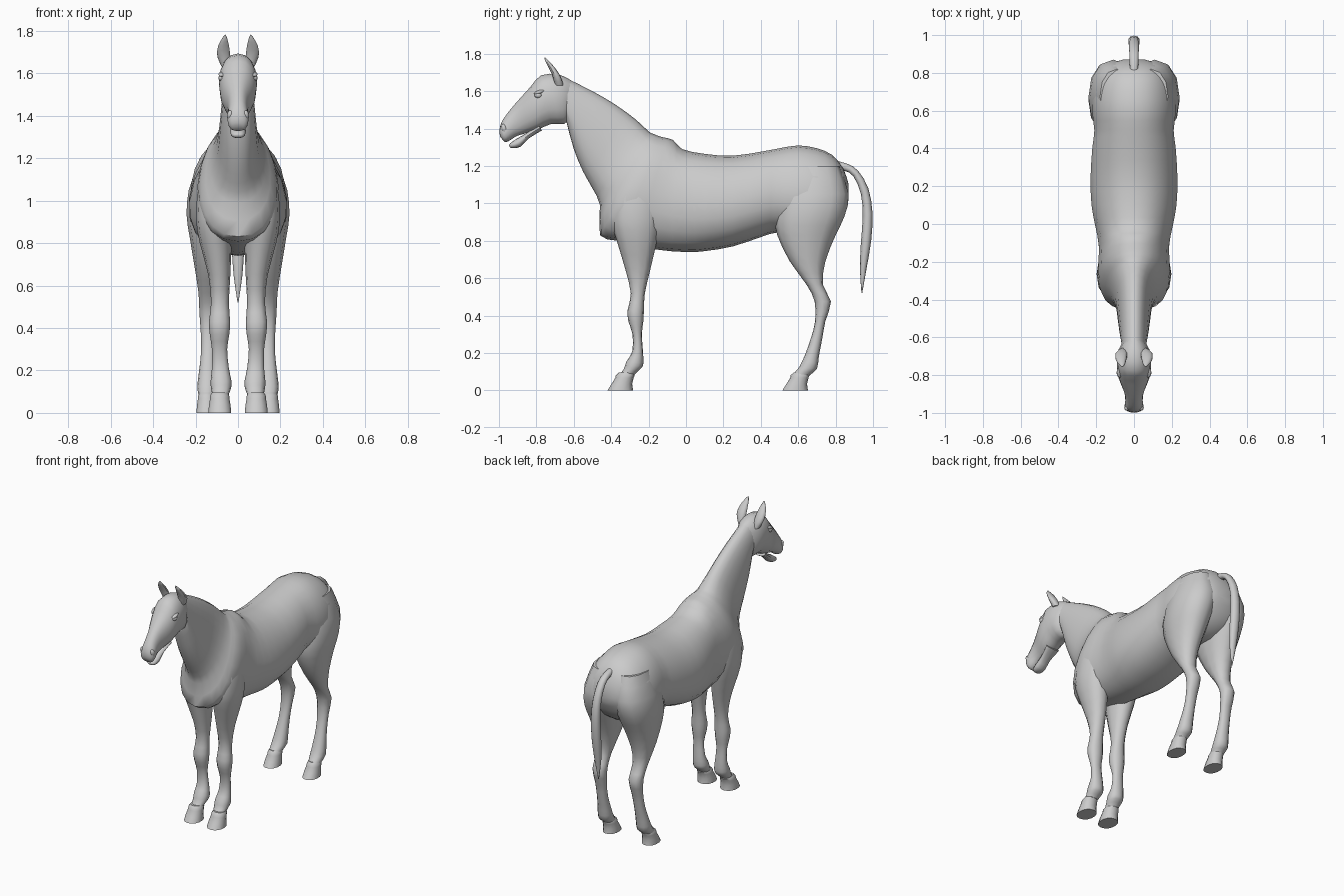
import bpy, bmesh, math
from mathutils import Vector


def spow(v, p):
    return math.copysign(abs(v) ** p, v)


def catmull(a, b, c, d, t):
    return [0.5 * (2 * q + (r - p) * t + (2 * p - 5 * q + 4 * r - s) * t * t
                   + (3 * q - p - 3 * r + s) * t ** 3) for p, q, r, s in zip(a, b, c, d)]


def loft(name, rows, sides=16, steps=2, egg=0.0, power=0.92, mirror=False, angle=50):
    """Skin of oval rings; row = (y1, z1, y2, z2, x centre, half width)."""
    rings = []
    n = len(rows)
    for i in range(n - 1):
        for k in range(steps):
            rings.append(catmull(rows[max(i - 1, 0)], rows[i], rows[i + 1],
                                 rows[min(i + 2, n - 1)], k / steps))
    rings.append(rows[-1])
    bm = bmesh.new()
    loops = []
    for y1, z1, y2, z2, x, hw in rings:
        mid = Vector((x, (y1 + y2) / 2, (z1 + z2) / 2))
        axis = Vector((0, (y1 - y2) / 2, (z1 - z2) / 2))
        ring = []
        for j in range(sides):
            a = 2 * math.pi * j / sides
            c, s = spow(math.cos(a), power), spow(math.sin(a), power)
            ring.append(bm.verts.new(mid + axis * c + Vector((hw * s * (1 - egg * c), 0, 0))))
        loops.append(ring)
    for r0, r1 in zip(loops, loops[1:]):
        for j in range(sides):
            k = (j + 1) % sides
            bm.faces.new((r0[j], r0[k], r1[k], r1[j]))
    bm.faces.new(loops[0])
    bm.faces.new(loops[-1])
    bmesh.ops.recalc_face_normals(bm, faces=bm.faces)
    return finish(name, bm, mirror, angle)


def finish(name, bm, mirror, angle=50):
    me = bpy.data.meshes.new(name)
    bm.to_mesh(me)
    bm.free()
    ob = bpy.data.objects.new(name, me)
    bpy.context.collection.objects.link(ob)
    bpy.ops.object.select_all(action='DESELECT')
    ob.select_set(True)
    bpy.context.view_layer.objects.active = ob
    bpy.ops.object.shade_smooth_by_angle(angle=math.radians(angle))
    if mirror:
        ob.modifiers.new("mirror", 'MIRROR').use_mirror_merge = False
    return ob


def bead(name, loc, scale, tilt=0.0):
    bm = bmesh.new()
    bmesh.ops.create_uvsphere(bm, u_segments=12, v_segments=8, radius=1)
    for v in bm.verts:
        p = Vector((v.co.x * scale[0], v.co.y * scale[1], v.co.z * scale[2]))
        c, s = math.cos(tilt), math.sin(tilt)
        v.co = Vector(loc) + Vector((p.x, p.y * c - p.z * s, p.y * s + p.z * c))
    finish(name, bm, True)


def centred(rows):
    return [(a, b, c, d, 0, w) for a, b, c, d, w in rows]


# Neck, chest, barrel and rump
loft("body", centred([
    (-.64, 1.67, -.64, 1.44, .065), (-.50, 1.60, -.60, 1.29, .078),
    (-.38, 1.53, -.55, 1.17, .088), (-.27, 1.45, -.50, 1.08, .10),
    (-.20, 1.385, -.46, .99, .13), (-.17, 1.37, -.46, .83, .172),
    (-.13, 1.355, -.36, .80, .19), (-.07, 1.34, -.17, .755, .185),
    (-.02, 1.29, 0, .74, .205), (.10, 1.265, .10, .745, .225),
    (.25, 1.255, .25, .77, .23), (.42, 1.28, .40, .82, .22),
    (.50, 1.295, .49, .845, .21), (.60, 1.31, .60, .83, .222),
    (.70, 1.295, .70, .83, .218), (.78, 1.26, .79, .88, .19),
    (.84, 1.19, .84, .95, .14), (.87, 1.10, .87, 1.02, .06)]),
    sides=20, egg=.12)

# Head down to the upper lip
loft("head", centred([
    (-.61, 1.655, -.62, 1.46, .05), (-.68, 1.69, -.65, 1.425, .082),
    (-.775, 1.685, -.72, 1.425, .09), (-.83, 1.625, -.79, 1.395, .083),
    (-.88, 1.57, -.84, 1.38, .064), (-.92, 1.525, -.875, 1.37, .05),
    (-.96, 1.475, -.91, 1.358, .046), (-.988, 1.43, -.94, 1.338, .05),
    (-.998, 1.385, -.96, 1.328, .043), (-.992, 1.355, -.972, 1.33, .025)]))

# Slightly open lower jaw
loft("lower_jaw", centred([
    (-.79, 1.42, -.77, 1.39, .05), (-.855, 1.375, -.84, 1.348, .036),
    (-.91, 1.343, -.885, 1.303, .037), (-.94, 1.322, -.925, 1.295, .03),
    (-.947, 1.31, -.94, 1.298, .015)]), sides=12)

# Ears
loft("ears", [
    (-.70, 1.63, -.655, 1.63, .055, .022), (-.715, 1.685, -.668, 1.675, .067, .032),
    (-.737, 1.73, -.70, 1.725, .068, .027), (-.753, 1.762, -.737, 1.765, .063, .013),
    (-.757, 1.781, -.753, 1.782, .06, .002)], sides=10, mirror=True)

# Eyes, brow ridges and nostril rims
bead("eyes", (.078, -.79, 1.578), (.014, .02, .015))
bead("brows", (.076, -.785, 1.595), (.016, .03, .010), .3)
bead("nostrils", (.036, -.972, 1.40), (.016, .015, .026), .3)

# Tail
loft("tail", centred([
    (.79, 1.23, .80, 1.17, .022), (.86, 1.213, .845, 1.175, .024),
    (.92, 1.175, .895, 1.145, .026), (.975, 1.08, .935, 1.05, .028),
    (.997, .95, .945, .93, .031), (.99, .80, .935, .79, .031),
    (.965, .65, .93, .65, .022), (.942, .52, .938, .52, .002)]), sides=10)

# Front legs from shoulder to pastern
loft("front_legs", [
    (-.34, 1.20, -.13, 1.20, .08, .06), (-.38, 1.08, -.12, 1.08, .10, .083),
    (-.40, .92, -.13, .92, .11, .088), (-.37, .80, -.155, .80, .105, .075),
    (-.325, .65, -.19, .65, .088, .052), (-.295, .52, -.22, .52, .085, .042),
    (-.312, .43, -.225, .43, .087, .05), (-.308, .37, -.228, .37, .087, .046),
    (-.286, .30, -.236, .30, .087, .036), (-.287, .21, -.23, .21, .083, .04),
    (-.318, .155, -.228, .145, .08, .049), (-.335, .11, -.238, .12, .08, .047),
    (-.36, .08, -.275, .085, .083, .038), (-.38, .04, -.30, .04, .085, .036)],
    sides=12, mirror=True)

# Hind legs from haunch to pastern
loft("hind_legs", [
    (.53, 1.20, .82, 1.20, .09, .09), (.49, 1.05, .87, 1.05, .11, .122),
    (.475, .93, .847, .93, .125, .117), (.488, .83, .80, .83, .128, .10),
    (.555, .69, .745, .69, .135, .07), (.645, .565, .732, .565, .138, .048),
    (.688, .475, .775, .475, .136, .046), (.69, .37, .745, .37, .137, .038),
    (.668, .28, .727, .27, .14, .035), (.636, .19, .71, .18, .143, .042),
    (.605, .125, .70, .115, .145, .047), (.572, .085, .66, .08, .147, .038),
    (.555, .04, .64, .04, .147, .036)], sides=12, mirror=True)


# Hooves with a coronet lip
def hooves(name, y, x, w):
    shape = [(0, .137, 0, 1), (.022, .132, .035, .95), (.042, .14, .068, .85),
             (.045, .146, .082, .83), (.06, .14, .095, .68)]
    loft(name, [(y + a, z, y + b, z, x, w * k) for a, b, z, k in shape],
         sides=14, steps=1, mirror=True, angle=40)


hooves("front_hooves", -.42, .086, .055)
hooves("hind_hooves", .515, .147, .05)
